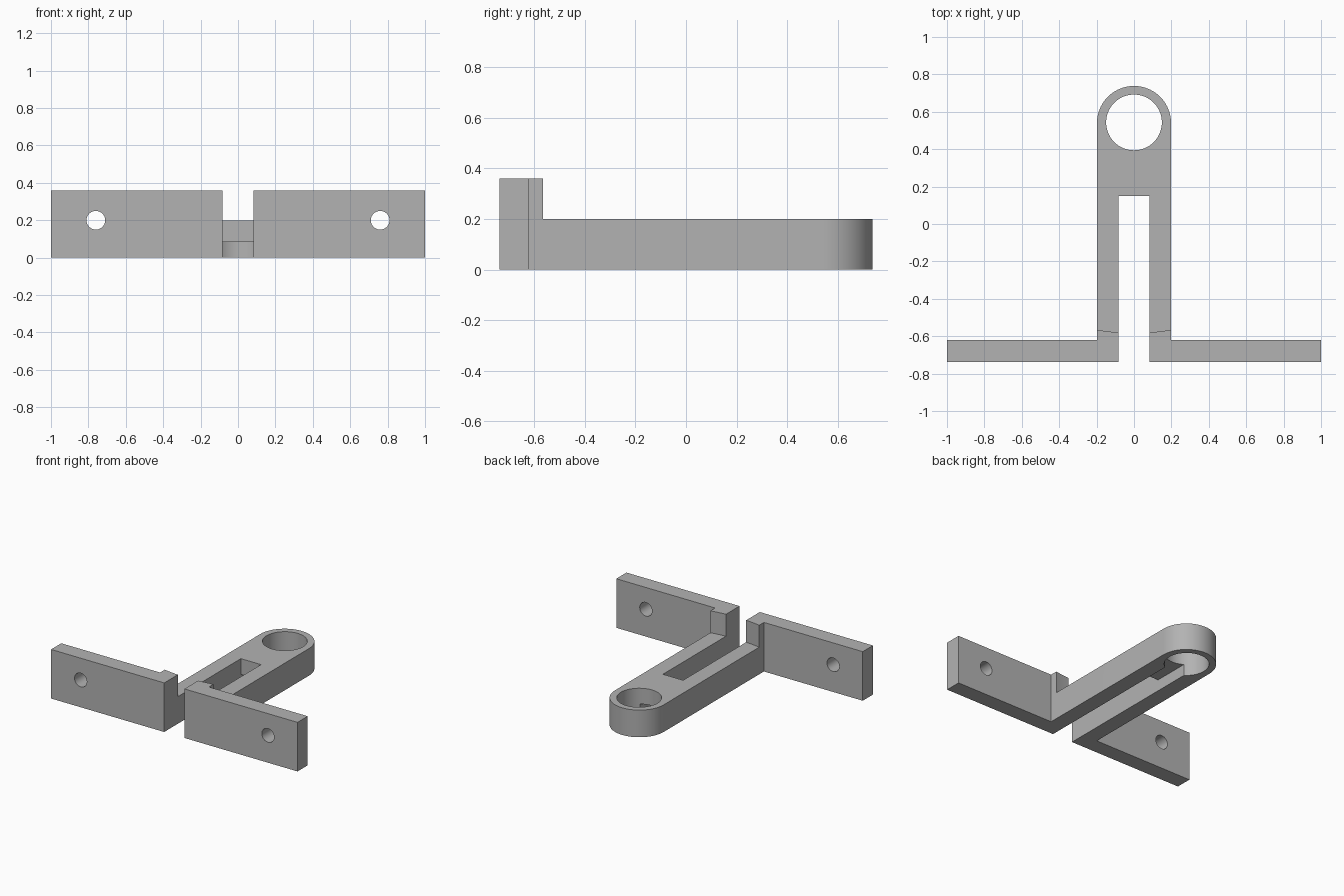
import bpy, bmesh
from math import sin, cos, pi, radians
from mathutils import Matrix, Vector

default = bpy.data.objects.get("Cube")
if default:
    bpy.data.objects.remove(default, do_unlink=True)

WING_BACK, FRONT = -0.62, -0.738
ARM_W, ARM_H, WING_H = 0.198, 0.199, 0.36
SLOT_W = 0.082
RING_Y = 0.54


def make_object(name, bm):
    bmesh.ops.recalc_face_normals(bm, faces=bm.faces)
    mesh = bpy.data.meshes.new(name)
    bm.to_mesh(mesh)
    bm.free()
    obj = bpy.data.objects.new(name, mesh)
    bpy.context.collection.objects.link(obj)
    return obj


def extrude_profile(name, points, height):
    bm = bmesh.new()
    face = bm.faces.new([bm.verts.new((x, y, 0)) for x, y in points])
    top = bmesh.ops.extrude_face_region(bm, geom=[face])["geom"]
    moved = [v for v in top if isinstance(v, bmesh.types.BMVert)]
    bmesh.ops.translate(bm, verts=moved, vec=(0, 0, height))
    return make_object(name, bm)


def box(name, low, high):
    low, high = Vector(low), Vector(high)
    bm = bmesh.new()
    matrix = Matrix.Translation((low + high) / 2) @ Matrix.Diagonal((high - low).to_4d())
    bmesh.ops.create_cube(bm, size=1, matrix=matrix)
    return make_object(name, bm)


def cylinder(name, center, radius, depth, segments, turn=0):
    bm = bmesh.new()
    matrix = Matrix.Translation(center) @ Matrix.Rotation(turn, 4, "X")
    bmesh.ops.create_cone(bm, cap_ends=True, segments=segments, radius1=radius,
                          radius2=radius, depth=depth, matrix=matrix)
    return make_object(name, bm)


# T-shaped body: two mounting wings and a round-ended arm
steps = 48
arc = [(ARM_W * cos(pi * i / steps), RING_Y + ARM_W * sin(pi * i / steps))
       for i in range(steps + 1)]
outline = [(-1, WING_BACK), (-1, FRONT), (1, FRONT), (1, WING_BACK),
           (ARM_W, WING_BACK)] + arc + [(-ARM_W, WING_BACK)]
bracket = extrude_profile("bracket", outline, WING_H)

# Cutters: swing clearance over the arm, slots, ring hole and screw holes
cutters = [
    cylinder("clearance_cutter", (0, RING_Y, ARM_H + 0.5), 1.123, 1, 192),
    box("slot_cutter", (-SLOT_W, -1, -1), (SLOT_W, 0.15, 1)),
    box("under_slot_cutter", (-SLOT_W, 0, -1), (SLOT_W, RING_Y, 0.083)),
    cylinder("ring_hole_cutter", (0, RING_Y + 0.003, 0), 0.149, 2, 64),
]
for side, x in (("right", -0.76), ("left", 0.76)):
    cutters.append(cylinder(side + "_screw_cutter", (x, FRONT, 0.2), 0.05, 1, 32, pi / 2))

bpy.context.view_layer.objects.active = bracket
for cutter in cutters:
    cutter.hide_render = True
    mod = bracket.modifiers.new(cutter.name, "BOOLEAN")
    mod.operation, mod.solver, mod.object = "DIFFERENCE", "EXACT", cutter
    bpy.ops.object.modifier_apply(modifier=mod.name)
    bpy.data.objects.remove(cutter, do_unlink=True)

# Plain grey finish
grey = bpy.data.materials.new("plain grey")
grey.use_nodes = True
color = (0.45, 0.45, 0.45, 1)
grey.diffuse_color = color
grey.node_tree.nodes["Principled BSDF"].inputs["Base Color"].default_value = color
bracket.data.materials.clear()
bracket.data.materials.append(grey)

bpy.ops.object.select_all(action="DESELECT")
bracket.select_set(True)
bpy.ops.object.shade_smooth_by_angle(angle=radians(30))
